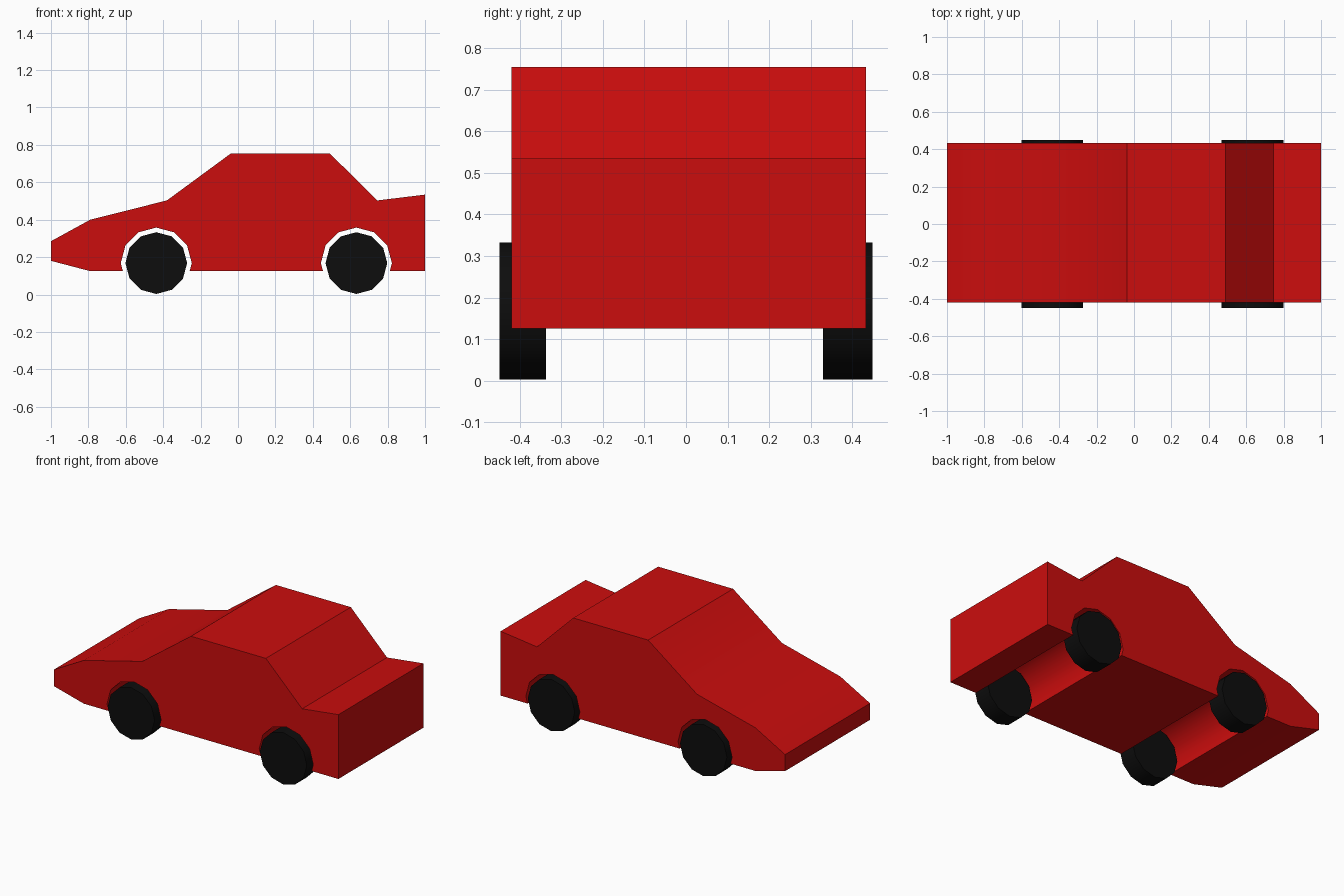
import bpy, bmesh
from math import cos, sin, tan, pi, radians

cube = bpy.data.objects.get("Cube")
if cube:
    bpy.data.objects.remove(cube, do_unlink=True)

AXLES = (-0.437, 0.633)
AXLE_Z, WHEEL_R, ARCH_R, FLOOR = 0.168, 0.165, 0.19, 0.125


def material(name, colour):
    mat = bpy.data.materials.new(name)
    mat.use_nodes = True
    mat.diffuse_color = colour
    mat.node_tree.nodes["Principled BSDF"].inputs["Base Color"].default_value = colour
    return mat


def extrude_profile(name, profile, y0, y1, mat):
    """Extrude an (x, z) outline from y0 to y1."""
    bm = bmesh.new()
    face = bm.faces.new([bm.verts.new((x, y0, z)) for x, z in profile])
    cap = bmesh.ops.extrude_face_region(bm, geom=[face])["geom"]
    moved = [v for v in cap if isinstance(v, bmesh.types.BMVert)]
    bmesh.ops.translate(bm, verts=moved, vec=(0, y1 - y0, 0))
    bmesh.ops.recalc_face_normals(bm, faces=bm.faces)
    mesh = bpy.data.meshes.new(name)
    bm.to_mesh(mesh)
    bm.free()
    mesh.materials.append(mat)
    obj = bpy.data.objects.new(name, mesh)
    bpy.context.collection.objects.link(obj)
    bpy.ops.object.select_all(action="DESELECT")
    obj.select_set(True)
    bpy.context.view_layer.objects.active = obj
    bpy.ops.object.shade_smooth_by_angle(angle=radians(33))
    return obj


def arch(x):
    """Wheel arch outline, from its rear lip to its front lip."""
    lip = ARCH_R - (AXLE_Z - FLOOR) * tan(pi / 12)
    curve = [(x + ARCH_R * cos(i * pi / 6), AXLE_Z + ARCH_R * sin(i * pi / 6))
             for i in range(7)]
    return [(x + lip, FLOOR)] + curve + [(x - lip, FLOOR)]


red = material("body red", (0.6, 0.004, 0.004, 1))
black = material("tyre black", (0.004, 0.004, 0.004, 1))

# Body: side outline with both wheel arches running the full width
outline = [(-1, 0.18), (-1, 0.285), (-0.79, 0.4), (-0.38, 0.503), (-0.037, 0.755),
           (0.49, 0.755), (0.745, 0.503), (1, 0.534), (1, FLOOR)]
outline += arch(AXLES[1]) + arch(AXLES[0]) + [(-0.79, FLOOR)]
extrude_profile("body", outline, -0.42, 0.433, red)

# Wheels: twelve-sided discs
for axle, x in zip(("front", "rear"), AXLES):
    disc = [(x + WHEEL_R * cos(i * pi / 6), AXLE_Z + WHEEL_R * sin(i * pi / 6))
            for i in range(12)]
    for side, y0, y1 in (("near", -0.449, -0.337), ("far", 0.33, 0.449)):
        extrude_profile(f"{axle}_wheel_{side}", disc, y0, y1, black)
